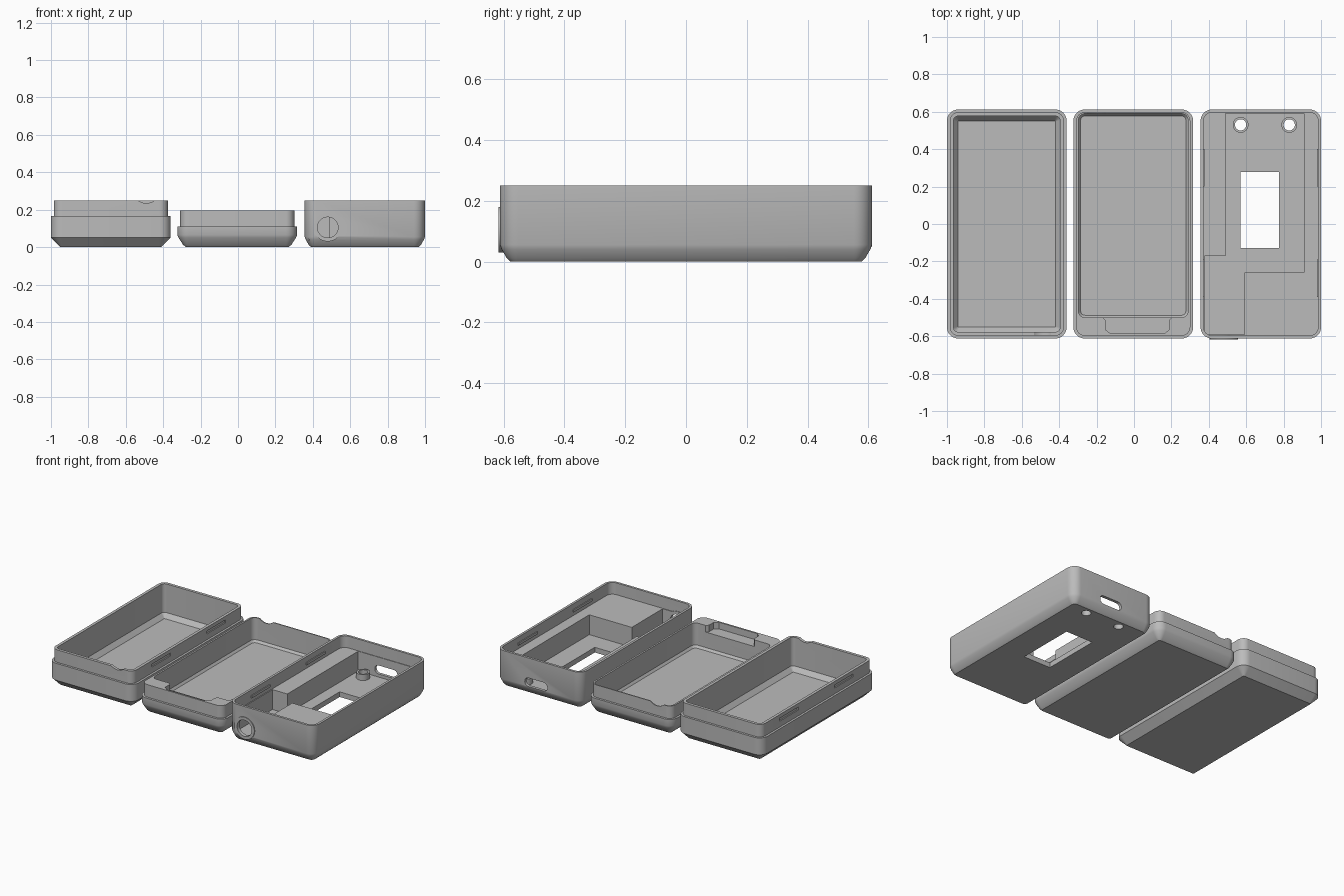
import bpy, bmesh, math
from mathutils import Matrix

if "Cube" in bpy.data.objects:
    bpy.data.objects.remove(bpy.data.objects["Cube"])

grey = bpy.data.materials.new("plain grey")
grey.use_nodes = True
COLOUR = (0.5, 0.5, 0.5, 1)
grey.diffuse_color = COLOUR
grey.node_tree.nodes["Principled BSDF"].inputs["Base Color"].default_value = COLOUR

WIDTH, DEPTH = 0.64, 1.224


def rounded(cx, cy, w, d, r, steps=8):
    """Outline of a rectangle with rounded corners."""
    pts = []
    corners = ((1, 1), (-1, 1), (-1, -1), (1, -1))
    for i, (sx, sy) in enumerate(corners):
        for k in range(steps + 1):
            a = math.pi / 2 * (i + k / steps)
            pts.append((cx + sx * (w / 2 - r) + r * math.cos(a),
                        cy + sy * (d / 2 - r) + r * math.sin(a)))
    return pts


def circle(cx, cy, r, steps=48):
    return [(cx + r * math.cos(2 * math.pi * k / steps),
             cy + r * math.sin(2 * math.pi * k / steps)) for k in range(steps)]


def skin(name, rings):
    """Closed solid through a stack of (outline, height) rings."""
    bm = bmesh.new()
    loops = [[bm.verts.new((x, y, z)) for x, y in pts] for pts, z in rings]
    n = len(loops[0])
    for a, b in zip(loops, loops[1:]):
        for i in range(n):
            j = (i + 1) % n
            bm.faces.new((a[i], a[j], b[j], b[i]))
    bm.faces.new(loops[0][::-1])
    bm.faces.new(loops[-1])
    bmesh.ops.recalc_face_normals(bm, faces=bm.faces)
    mesh = bpy.data.meshes.new(name)
    bm.to_mesh(mesh)
    bm.free()
    mesh.materials.append(grey)
    ob = bpy.data.objects.new(name, mesh)
    bpy.context.collection.objects.link(ob)
    return ob


def tray(name, cx, cy, w, d, r, profile):
    """Rounded box following (inset, height) profile points."""
    return skin(name, [(rounded(cx, cy, w - 2 * i, d - 2 * i, max(r - i, 0.004)), z)
                       for i, z in profile])


def prism(pts, lo, hi):
    return skin("tool", [(pts, lo), (pts, hi)])


def prism_y(pts, lo, hi):
    """Prism along y from an outline in x and z."""
    ob = prism(pts, -hi, -lo)
    ob.data.transform(Matrix.Rotation(math.pi / 2, 4, 'X'))
    return ob


def box(x0, x1, y0, y1, z0, z1):
    return prism([(x0, y0), (x1, y0), (x1, y1), (x0, y1)], z0, z1)


def combine(ob, tool, operation='DIFFERENCE'):
    tool.hide_render = True
    mod = ob.modifiers.new("shape", 'BOOLEAN')
    mod.operation, mod.object, mod.solver = operation, tool, 'EXACT'
    bpy.ops.object.select_all(action='DESELECT')
    bpy.context.view_layer.objects.active = ob
    ob.select_set(True)
    bpy.ops.object.modifier_apply(modifier=mod.name)
    bpy.data.objects.remove(tool)


def finish(ob):
    bpy.ops.object.select_all(action='DESELECT')
    bpy.context.view_layer.objects.active = ob
    ob.select_set(True)
    bpy.ops.object.shade_smooth_by_angle(angle=math.radians(28))


def snap_grooves(ob, cx, z):
    """Snap grooves on the outside of a stepped lip."""
    for side in (-1, 1):
        x = cx + side * (WIDTH / 2 - 0.015)
        for y in (-0.29, 0.3):
            combine(ob, box(x - 0.008, x + 0.008, y - 0.1, y + 0.1, z - 0.01, z + 0.01))


# Deep tray with stepped lip
CX = -0.68
deep = tray("deep_tray", CX, 0, WIDTH, DEPTH, 0.06,
            [(0.05, 0), (0, 0.05), (0, 0.165), (0.015, 0.165), (0.015, 0.25)])
combine(deep, tray("tool", CX, 0, WIDTH, DEPTH, 0.06,
                   [(0.06, 0.025), (0.035, 0.055), (0.035, 0.3)]))
combine(deep, prism_y(circle(-0.49, 0.31, 0.075), -0.7, -0.5))
snap_grooves(deep, CX, 0.215)
finish(deep)

# Shallow tray with front shelf and finger recess
CX = -0.004
shallow = tray("shallow_tray", CX, 0, WIDTH, DEPTH, 0.06,
               [(0.045, 0), (0.03, 0.013), (0.006, 0.05), (0, 0.065), (0, 0.11),
                (0.015, 0.11), (0.015, 0.195)])
combine(shallow, tray("tool", CX, 0.045, 0.586, 1.09, 0.035,
                      [(0.012, 0.03), (0, 0.045), (0, 0.3)]))
half = [(0.185, -0.48), (0.185, -0.5), (0.17, -0.515), (0.17, -0.565), (0.145, -0.585)]
recess = [(0.018 + x, y) for x, y in half] + [(0.018 - x, y) for x, y in half[::-1]]
combine(shallow, prism(recess, 0.15, 0.3))
combine(shallow, prism_y(circle(-0.2, 0.25, 0.075), 0.5, 0.7))
snap_grooves(shallow, CX, 0.16)
finish(shallow)

# Main case: thin rim above a thick interior step
CX = 0.678
case = tray("main_case", CX, 0, WIDTH + 0.004, DEPTH, 0.06,
            [(0.035, 0), (0.022, 0.012), (0.006, 0.04), (0, 0.055), (0, 0.25),
             (0.016, 0.25), (0.016, 0.17)])
combine(case, prism_y(circle(0.48, 0.105, 0.075), -0.617, -0.58), 'UNION')

# Circuit well and cable channel
well = [(0.378, -0.592), (0.59, -0.592), (0.59, -0.26), (0.91, -0.26),
        (0.91, 0.592), (0.49, 0.592), (0.49, -0.17), (0.378, -0.17)]
combine(case, prism(well, 0.035, 0.21))

# Mounting posts with through holes
for x in (0.57, 0.83):
    combine(case, prism(circle(x, 0.53, 0.042), 0.02, 0.075), 'UNION')
    combine(case, prism(circle(x, 0.53, 0.03), -0.1, 0.1))

# Display window, cable hole and rear port
combine(case, box(0.57, 0.776, -0.128, 0.278, -0.1, 0.1))
combine(case, prism_y(circle(0.48, 0.105, 0.055), -0.7, -0.5))
combine(case, prism_y(rounded(0.70, 0.085, 0.17, 0.058, 0.028), 0.5, 0.7))

# Snap ridges inside the rim
for side in (-1, 1):
    wall = CX + side * 0.308
    for y in (-0.29, 0.3):
        combine(case, box(wall - 0.008, wall + 0.008, y - 0.1, y + 0.1, 0.195, 0.212), 'UNION')
finish(case)
